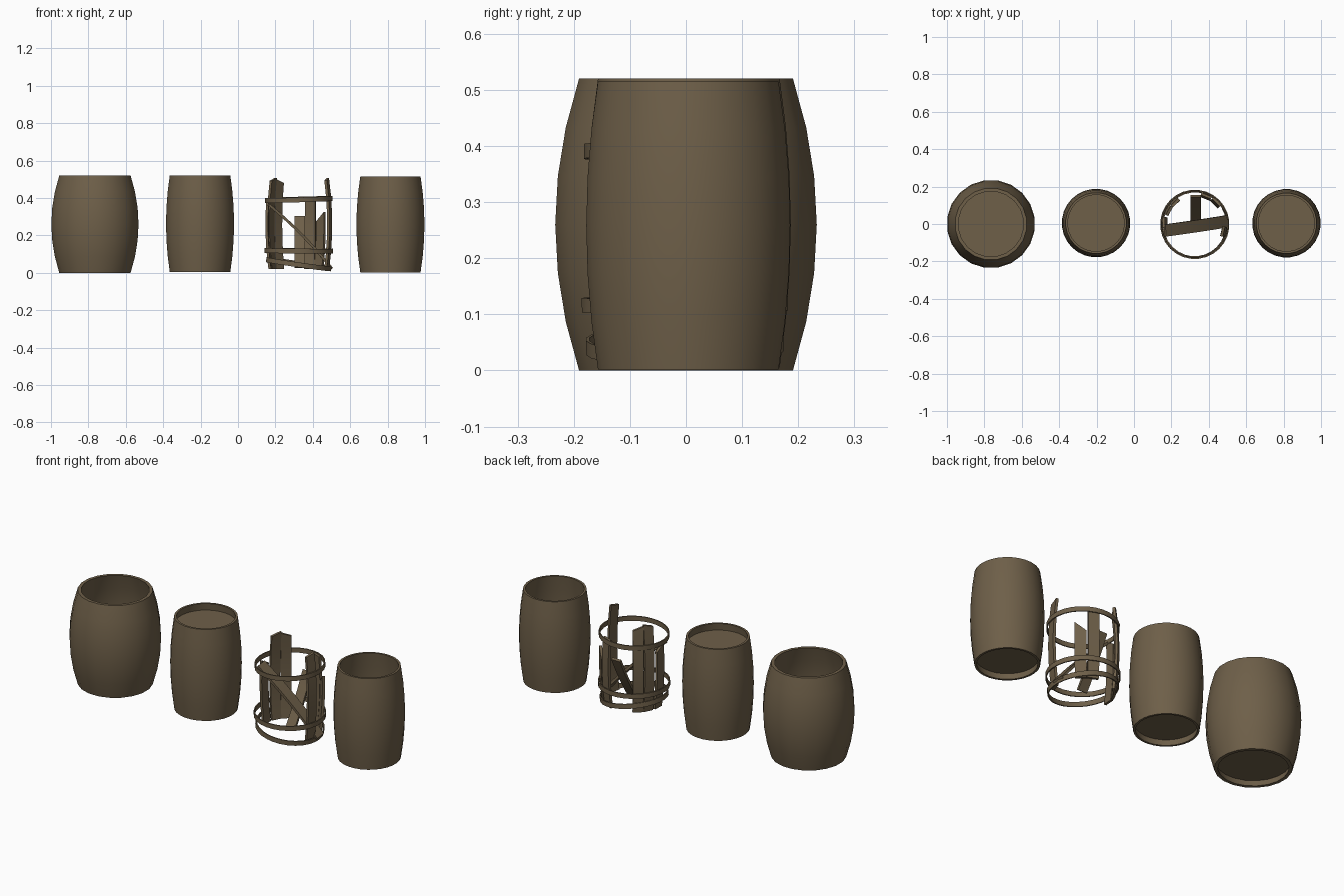
import bpy, bmesh, math
from mathutils import Vector, Matrix

if "Cube" in bpy.data.objects:
    bpy.data.objects.remove(bpy.data.objects["Cube"])

wood = bpy.data.materials.new("weathered_brown")
wood.diffuse_color = (0.156, 0.115, 0.066, 1)
wood.use_nodes = True
wood.node_tree.nodes["Principled BSDF"].inputs["Base Color"].default_value = wood.diffuse_color


def finish(name, bm, smooth=True):
    bmesh.ops.recalc_face_normals(bm, faces=bm.faces)
    me = bpy.data.meshes.new(name)
    bm.to_mesh(me)
    bm.free()
    ob = bpy.data.objects.new(name, me)
    bpy.context.collection.objects.link(ob)
    me.materials.append(wood)
    if smooth:
        bpy.ops.object.select_all(action='DESELECT')
        ob.select_set(True)
        bpy.context.view_layer.objects.active = ob
        bpy.ops.object.shade_smooth_by_angle(angle=math.radians(35))
    return ob


def revolve(name, profile, sides, matrix):
    """Sweep a closed (radius, z) loop round the z axis."""
    bm = bmesh.new()
    rings = []
    for i in range(sides):
        a = 2 * math.pi * (i + 0.5) / sides
        rings.append([bm.verts.new(matrix @ Vector((r * math.cos(a), r * math.sin(a), z)))
                      for r, z in profile])
    n = len(profile)
    for i in range(sides):
        p, q = rings[i], rings[(i + 1) % sides]
        for j in range(n):
            k = (j + 1) % n
            bm.faces.new((p[j], q[j], q[k], p[k]))
    return finish(name, bm)


def disc(name, r, z, x, y, sides):
    bm = bmesh.new()
    bmesh.ops.create_cone(bm, cap_ends=True, segments=sides, radius1=r, radius2=r, depth=0.012,
                          matrix=Matrix.Translation((x, y, z)) @ Matrix.Rotation(math.pi / sides, 4, 'Z'))
    finish(name, bm)


def bulge(z, height, r_end, r_mid):
    t = 2 * z / height - 1
    return r_end + (r_mid - r_end) * (1 - t * t)


def barrel(name, x, y, z0, height, r_end, r_mid, wall, sides, lid=None):
    zs = [height * i / 6 for i in range(7)]
    outer = [(bulge(z, height, r_end, r_mid), z) for z in zs]
    inner = [(r - wall, z) for r, z in reversed(outer)]
    revolve(name + "_shell", outer + inner, sides, Matrix.Translation((x, y, z0)))
    disc(name + "_floor", r_end - wall + 0.008, z0 + 0.04, x, y, sides)
    if lid:
        disc(name + "_lid", r_end - wall + 0.008, lid, x, y, sides)


# whole barrels
barrel("large_open_barrel", -0.765, 0.0, 0.0, 0.52, 0.193, 0.236, 0.018, 20)
barrel("closed_barrel", -0.203, 0.005, 0.005, 0.515, 0.163, 0.183, 0.012, 28, lid=0.475)
barrel("small_open_barrel", 0.815, 0.004, 0.002, 0.513, 0.162, 0.183, 0.012, 28)

# broken barrel
CX, CY = 0.325, -0.002


def hoop(name, z, r, tilt_x, tilt_y):
    m = (Matrix.Translation((CX, CY, z)) @ Matrix.Rotation(tilt_y, 4, 'Y')
         @ Matrix.Rotation(tilt_x, 4, 'X'))
    revolve(name, [(r, -0.013), (r, 0.013), (r - 0.006, 0.013), (r - 0.006, -0.013)], 28, m)


hoop("top_hoop", 0.392, 0.181, 0.01, -0.03)
hoop("middle_hoop", 0.118, 0.185, 0.01, 0.01)
hoop("bottom_hoop", 0.046, 0.177, 0.02, 0.14)


def stave(name, deg, width, z0, z1, slant=0.0):
    """Standing stave following the barrel's bulge, with a slanted broken top."""
    a = math.radians(deg)
    out, side = Vector((math.cos(a), math.sin(a), 0)), Vector((-math.sin(a), math.cos(a), 0))
    bm = bmesh.new()
    rows = []
    for i in range(7):
        t = i / 6
        row = []
        for s, d in ((-1, 0), (1, 0), (1, 0.014), (-1, 0.014)):
            z = z0 + (z1 - z0 + s * slant) * t
            r = bulge(z, 0.52, 0.158, 0.177) - d
            row.append(bm.verts.new(Vector((CX, CY, z)) + out * r + side * (s * width / 2)))
        rows.append(row)
    for p, q in zip(rows, rows[1:]):
        for j in range(4):
            k = (j + 1) % 4
            bm.faces.new((p[j], p[k], q[k], q[j]))
    bm.faces.new(rows[0])
    bm.faces.new(rows[-1])
    finish(name, bm)


stave("left_rear_stave", 132, 0.055, 0.02, 0.49, 0.01)
stave("left_middle_stave", 152, 0.055, 0.02, 0.50, -0.008)
stave("left_stave", 176, 0.055, 0.02, 0.36, 0.015)
stave("back_stave", 68, 0.058, 0.02, 0.405)
stave("back_right_stave", 46, 0.058, 0.02, 0.30, -0.025)
stave("right_stave", -14, 0.055, 0.015, 0.50, 0.006)


def plank(name, a, b, side, width, thick, bow):
    """Fallen stave between two points, slightly bowed."""
    a, b = Vector(a), Vector(b)
    d = (b - a).normalized()
    side = Vector(side)
    side = (side - d * side.dot(d)).normalized()
    up = d.cross(side)
    bm = bmesh.new()
    rows = []
    for i in range(7):
        t = i / 6
        c = a.lerp(b, t) + up * bow * 4 * t * (1 - t)
        rows.append([bm.verts.new(c + side * s * width / 2 + up * u * thick / 2)
                     for s, u in ((-1, -1), (1, -1), (1, 1), (-1, 1))])
    for p, q in zip(rows, rows[1:]):
        for j in range(4):
            k = (j + 1) % 4
            bm.faces.new((p[j], p[k], q[k], q[j]))
    bm.faces.new(rows[0])
    bm.faces.new(rows[-1])
    finish(name, bm)


plank("diagonal_fallen_stave", (0.165, -0.035, 0.365), (0.50, 0.015, 0.025), (0, 1, 0), 0.065, 0.014, 0.012)
plank("leaning_fallen_stave", (0.33, -0.005, 0.03), (0.33, 0.15, 0.30), (1, 0, 0), 0.055, 0.014, 0.006)
